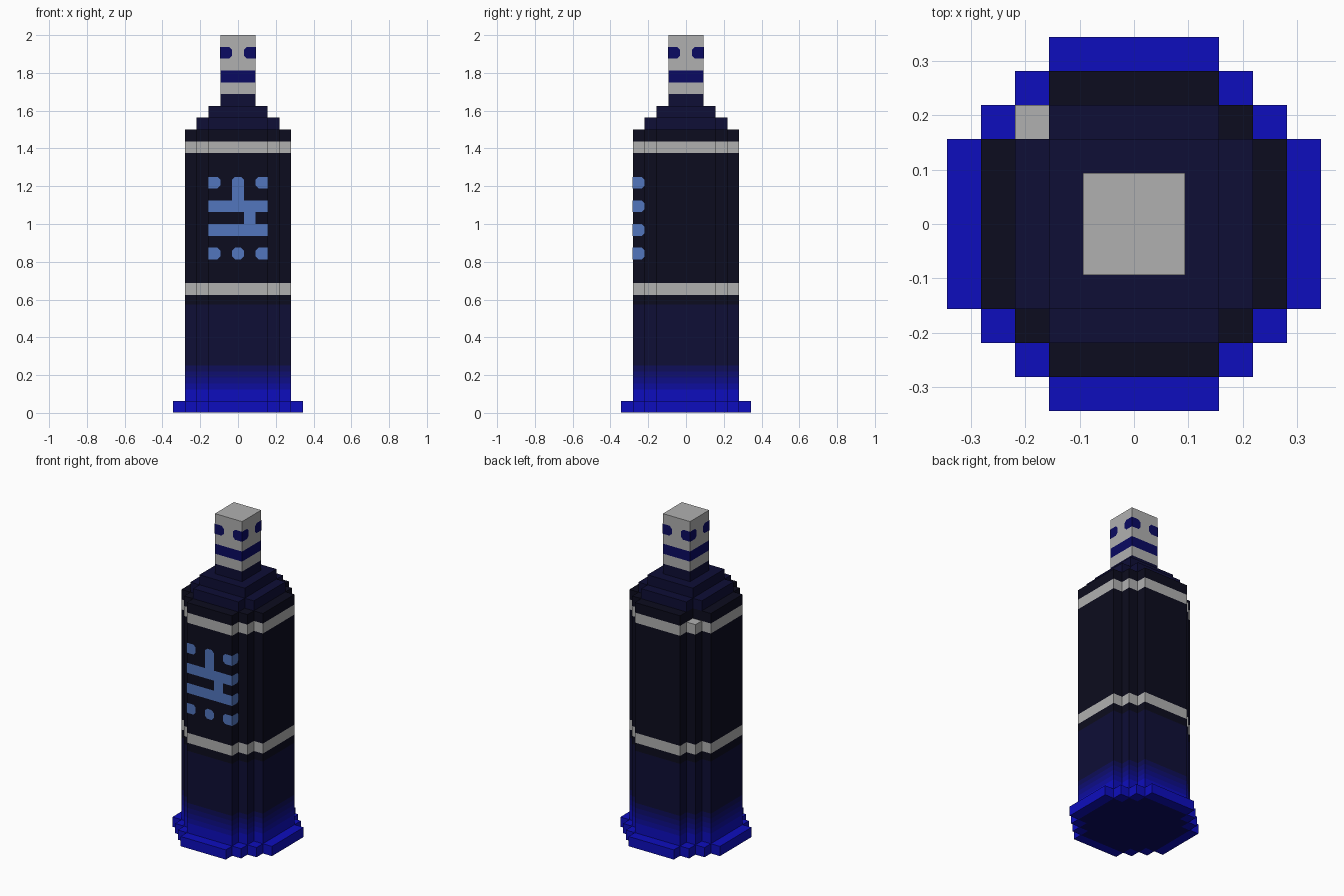
import bpy
import bmesh
from math import radians
from mathutils import Matrix, Vector

if "Cube" in bpy.data.objects:
    bpy.data.objects.remove(bpy.data.objects["Cube"], do_unlink=True)

UNIT = 1 / 16  # size of one block


def material(name, rgb):
    lin = [((c / 255 + 0.055) / 1.055) ** 2.4 if c > 10 else c / 255 / 12.92 for c in rgb]
    m = bpy.data.materials.new(name)
    m.use_nodes = True
    m.diffuse_color = (*lin, 1)
    bsdf = m.node_tree.nodes["Principled BSDF"]
    bsdf.inputs["Base Color"].default_value = (*lin, 1)
    bsdf.inputs["Roughness"].default_value = 0.8
    return m


BLACK = material("near black", (12, 12, 30))
NAVY = material("navy", (14, 14, 54))
FADE1 = material("fade dark", (14, 14, 88))
FADE2 = material("fade middle", (14, 14, 112))
FADE3 = material("fade light", (13, 13, 135))
FADE4 = material("fade bright", (13, 13, 158))
BLUE = material("bright blue", (13, 13, 190))
DEEP = material("deep blue", (10, 10, 98))
WHITE = material("light grey", (176, 176, 176))
SKY = material("sky blue", (82, 118, 190))


def finish(name, bm, mats):
    bmesh.ops.scale(bm, vec=(UNIT,) * 3, verts=bm.verts)
    me = bpy.data.meshes.new(name)
    bm.to_mesh(me)
    bm.free()
    for m in mats:
        me.materials.append(m)
    ob = bpy.data.objects.new(name, me)
    bpy.context.collection.objects.link(ob)
    return ob


def outline(half, notch=False):
    """Stepped round footprint, counter-clockwise; notch drops the back right corner block."""
    steps = int(half - 2.5)
    if steps < 1:
        corner = [Vector((half, half, 0))]
    else:
        corner = [Vector((half, 2.5, 0))]
        for i in range(1, steps + 1):
            corner.append(Vector((half - i, 1.5 + i, 0)))
            corner.append(Vector((half - i, 2.5 + i, 0)))
    pts = []
    for q in range(4):
        turn = Matrix.Rotation(radians(90 * q), 3, 'Z')
        c = corner
        if notch and q == 1:
            c = [Vector((half, 2.5, 0)), Vector((2.5, 2.5, 0)), Vector((2.5, half, 0))]
        pts += [turn @ p for p in c]
    return pts


def tower(name, half, start, bands, notch=False, bottom=False):
    """Stack of colour bands, each given as (top height, material), over one footprint."""
    bm = bmesh.new()
    mats = list(dict.fromkeys(m for _, m in bands))
    pts = outline(half, notch)
    ring = [bm.verts.new((p.x, p.y, start)) for p in pts]
    if bottom:
        bm.faces.new(ring[::-1])
    n = len(pts)
    for top, mat in bands:
        upper = [bm.verts.new((p.x, p.y, top)) for p in pts]
        for i in range(n):
            j = (i + 1) % n
            f = bm.faces.new((ring[i], ring[j], upper[j], upper[i]))
            f.material_index = mats.index(mat)
        ring = upper
    cap = bm.faces.new(ring)
    cap.material_index = mats.index(bands[-1][1])
    return finish(name, bm, mats)


def patch(bm, angle, dist, u0, u1, v0, v1, cut="lr"):
    """Thin painted shape on a wall; cut lists the corners to round: l, r, or t for top only."""
    c = 0.25
    d = -(dist + 0.03)
    pts = []
    for u, v, side, su, sv in ((u0, v0, "l", 1, 1), (u1, v0, "r", -1, 1),
                               (u1, v1, "r", -1, -1), (u0, v1, "l", 1, -1)):
        if side in cut or ("t" in cut and v == v1):
            pair = [(u, v + sv * c), (u + su * c, v)]
            pts += pair if su == sv else pair[::-1]
        else:
            pts.append((u, v))
    turn = Matrix.Rotation(radians(angle), 3, 'Z')
    bm.faces.new([bm.verts.new(turn @ Vector((u, d, v))) for u, v in pts])


# Foot, with a darker disc underneath
tower("base", 5.5, 0.03, [(1, BLUE)], bottom=True)
bm = bmesh.new()
bm.faces.new([bm.verts.new(p) for p in outline(4.5)][::-1])
finish("base_underside", bm, [DEEP])

# Body fading from blue to black, with two pale rings
tower("body", 4.5, 1, [(2, BLUE), (2.5, FADE4), (3, FADE3), (3.5, FADE2), (4, FADE1),
                       (9.2, NAVY), (10, BLACK), (11, WHITE), (22, BLACK), (23, WHITE)])
tower("body_rim", 4.5, 23, [(24, BLACK)], notch=True)

# Shoulders and neck
tower("lower_shoulder", 3.5, 24, [(25, NAVY)])
tower("upper_shoulder", 2.5, 25, [(26, NAVY)])
tower("neck", 1.5, 26, [(27, NAVY), (28, WHITE), (29, DEEP), (32, WHITE)])

# Spots on the corners of the cap
bm = bmesh.new()
for a in (0, 90, 180, 270):
    patch(bm, a, 1.5, -1.53, -0.5, 30, 31, "r")
    patch(bm, a, 1.5, 0.5, 1.53, 30, 31, "l")
finish("cap_spots", bm, [DEEP])

# Emblem on the front, wrapping onto the side steps
bm = bmesh.new()
for z in (13, 19):
    patch(bm, 0, 4.5, -2.53, -1.5, z, z + 1, "r")
    patch(bm, 0, 4.5, 1.5, 2.53, z, z + 1, "l")
for z in (15, 17):
    patch(bm, 0, 4.5, -2.53, 2.53, z, z + 1, "")
patch(bm, 0, 4.5, -0.5, 0.5, 13, 14)
patch(bm, 0, 4.5, -0.5, 0.5, 18, 20, "t")
patch(bm, 0, 4.5, 0.5, 1.5, 16, 17, "")
for z in (13, 15, 17, 19):
    patch(bm, 90, 2.5, -4.53, -3.5, z, z + 1, "r")
    patch(bm, -90, 2.5, 3.5, 4.53, z, z + 1, "l")
finish("front_emblem", bm, [SKY])
